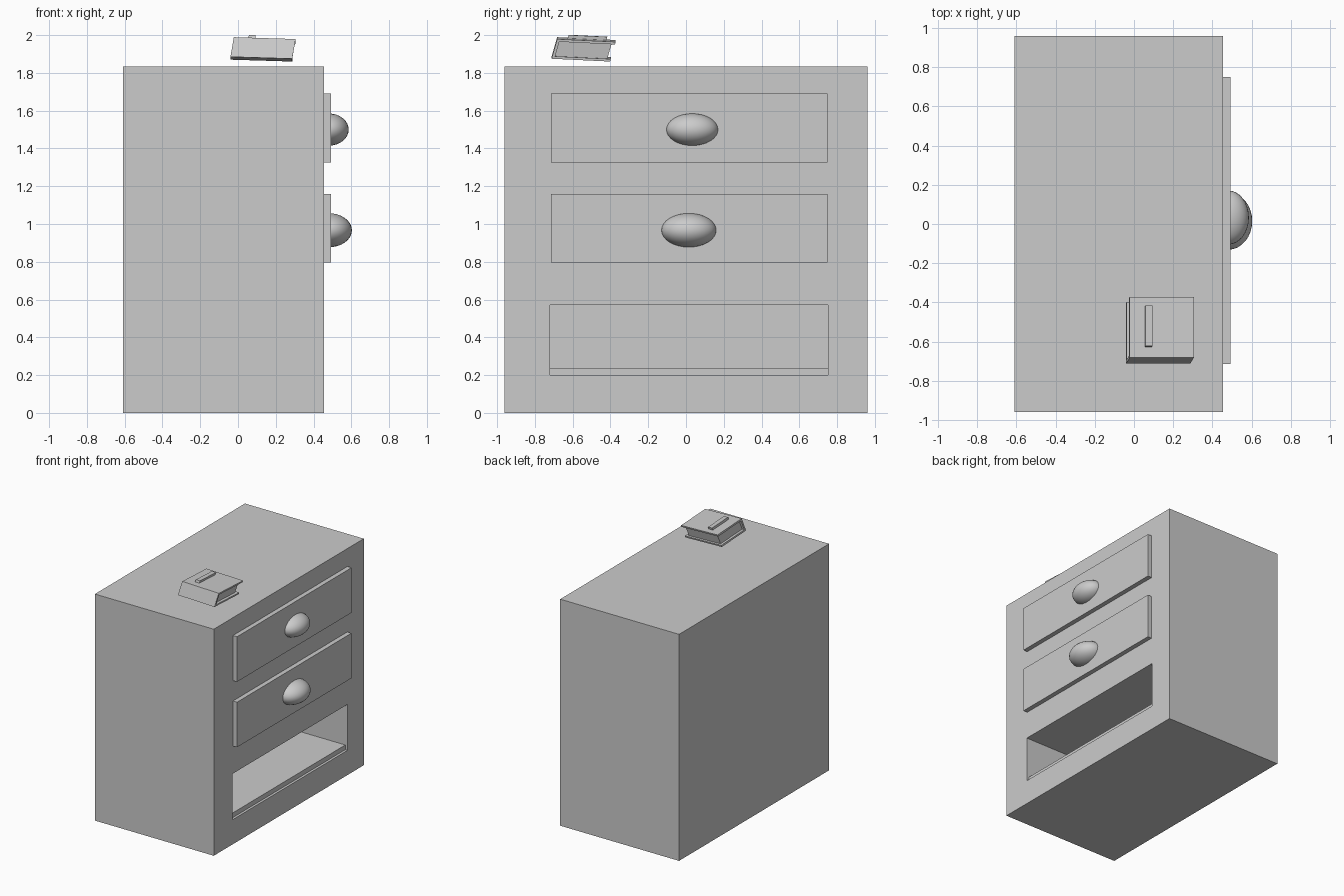
import bpy
from mathutils import Matrix

if "Cube" in bpy.data.objects:
    bpy.data.objects.remove(bpy.data.objects["Cube"])

CORNERS = [(x, y, z) for x in (0, 1) for y in (0, 1) for z in (0, 1)]
FACES = [(0, 1, 3, 2), (4, 6, 7, 5), (0, 4, 5, 1), (2, 3, 7, 6), (0, 2, 6, 4), (1, 5, 7, 3)]


def box(name, lo, hi, matrix=Matrix.Identity(4)):
    """Box between two corners, optionally placed in a slanted frame."""
    me = bpy.data.meshes.new(name)
    me.from_pydata([tuple((lo, hi)[c[i]][i] for i in range(3)) for c in CORNERS], [], FACES)
    me.transform(matrix)
    ob = bpy.data.objects.new(name, me)
    bpy.context.collection.objects.link(ob)
    return ob


# Cabinet body with an open compartment at the bottom
body = box("cabinet_body", (-0.61, -0.96, 0), (0.455, 0.96, 1.835))
cutter = box("compartment_cutter", (-0.45, -0.72, 0.2), (0.6, 0.752, 0.572))
cutter.hide_render = True
cutter.hide_viewport = True
cut = body.modifiers.new("compartment", 'BOOLEAN')
cut.object = cutter
cut.solver = 'EXACT'

# Floor board of the open compartment, set slightly back
box("compartment_floor", (-0.45, -0.72, 0.2), (0.435, 0.752, 0.238))

# Two drawers with rounded egg-like knobs
for name, z, knob_y, knob_z, size in (
        ("upper", 1.325, 0.033, 1.5, (0.105, 0.138, 0.085)),
        ("lower", 0.795, 0.015, 0.967, (0.122, 0.146, 0.09))):
    box(name + "_drawer_front", (0.44, -0.715, z), (0.492, 0.75, z + 0.365))
    bpy.ops.mesh.primitive_uv_sphere_add(segments=32, ring_count=16, radius=1,
                                         location=(0.481, knob_y, knob_z))
    knob = bpy.context.object
    knob.name = name + "_drawer_knob"
    knob.scale = size
    bpy.ops.object.shade_smooth()

# Slanted frame of the small book: columns are width, depth, thickness, origin
frame = Matrix(((0.327, 0.0, 0.018, -0.04),
                (0.0, 0.31, 0.03, -0.712),
                (-0.01, -0.015, 0.104, 1.885),
                (0, 0, 0, 1)))
box("book_bottom_cover", (0, 0, 0), (1, 1, 0.13), frame)
box("book_top_cover", (0, 0, 0.87), (1, 1, 1), frame)
box("book_spine", (0, 0, 0.13), (1, 0.05, 0.87), frame)
box("book_pages", (0.06, 0.05, 0.13), (0.93, 0.94, 0.87), frame)
box("book_label", (0.235, 0.18, 1.0), (0.345, 0.84, 1.17), frame)
